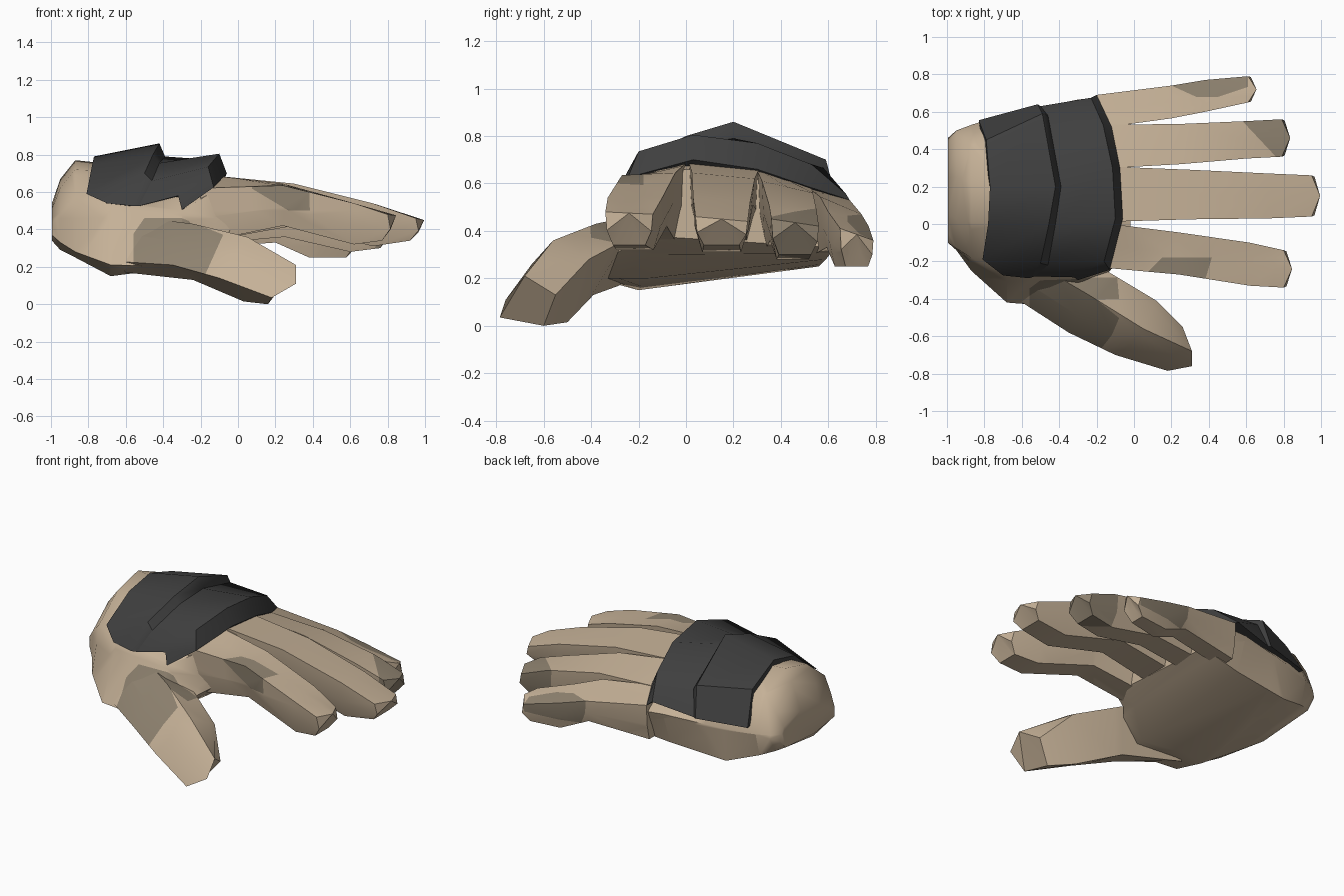
import bpy, bmesh, math
from mathutils import Vector


def material(name, rgb):
    m = bpy.data.materials.new(name)
    m.diffuse_color = (*rgb, 1)
    return m


TAN = material("tan_cloth", (0.56, 0.44, 0.31))
PATCH = material("worn_brown", (0.28, 0.23, 0.165))
DARK = material("charcoal_armour", (0.05, 0.05, 0.05))


def loft(name, rings, mats, patch=None, min_nz=-2.0, angle=35):
    """Skin closed rings of points; planes in patch bound the second colour."""
    bm = bmesh.new()
    loops = [[bm.verts.new(p) for p in r] for r in rings]
    n = len(loops[0])
    for a, b in zip(loops, loops[1:]):
        for i in range(n):
            j = (i + 1) % n
            bm.faces.new((a[i], a[j], b[j], b[i]))
    bm.faces.new(loops[0])
    bm.faces.new(loops[-1])
    bmesh.ops.triangulate(bm, faces=[f for f in bm.faces if len(f.verts) > 4])
    bmesh.ops.recalc_face_normals(bm, faces=bm.faces[:])
    if patch:
        planes = [(Vector(c), Vector(d)) for c, d in patch]
        for c, d in planes:
            bmesh.ops.bisect_plane(bm, geom=bm.verts[:] + bm.edges[:] + bm.faces[:],
                                   plane_co=c, plane_no=d)
        bm.normal_update()
        for f in bm.faces:
            m = f.calc_center_median()
            if f.normal.z > min_nz and all((m - c).dot(d) > 0 for c, d in planes):
                f.material_index = 1
    me = bpy.data.meshes.new(name)
    bm.to_mesh(me)
    bm.free()
    for m in mats:
        me.materials.append(m)
    ob = bpy.data.objects.new(name, me)
    bpy.context.collection.objects.link(ob)
    bpy.ops.object.select_all(action='DESELECT')
    ob.select_set(True)
    bpy.context.view_layer.objects.active = ob
    bpy.ops.object.shade_smooth_by_angle(angle=math.radians(angle))
    return ob


# Patch shared by the side of the palm and the thumb root
thumb_patch = [((-0.56, 0, 0), (1, 0, 0)), ((-0.08, 0, 0.37), (-1, 0, 0.45)),
               ((0, 0, 0.46), (0, 0, -1)), ((0, -0.285, 0), (0, -1, 0)),
               ((-0.55, 0, 0.39), (1, 0, -0.7)), ((-0.30, 0, 0.46), (-0.4, 0, -1))]

# Palm and wrist: (y, z) outlines along x
palm = {
    -0.995: [(-.10, .37), (-.10, .43), (.05, .51), (.25, .54), (.42, .50), (.46, .42), (.40, .36), (.10, .34)],
    -0.95: [(-.14, .33), (-.13, .49), (.03, .62), (.25, .67), (.44, .59), (.50, .44), (.44, .34), (.05, .29)],
    -0.87: [(-.25, .28), (-.18, .57), (.01, .72), (.22, .77), (.43, .68), (.53, .46), (.49, .31), (-.05, .25)],
    -0.68: [(-.42, .21), (-.27, .54), (.00, .71), (.22, .75), (.46, .66), (.59, .47), (.56, .25), (-.20, .15)],
    -0.30: [(-.45, .20), (-.27, .50), (.00, .69), (.25, .70), (.50, .62), (.665, .49), (.59, .28), (-.16, .20)],
    -0.12: [(-.24, .34), (-.22, .61), (.00, .68), (.28, .65), (.52, .57), (.685, .48), (.61, .305), (-.14, .30)],
    -0.02: [(-.21, .41), (-.21, .60), (.00, .66), (.28, .63), (.51, .56), (.685, .47), (.61, .33), (-.10, .375)],
}
loft("palm", [[(x, y, z) for y, z in ring] for x, ring in palm.items()],
     [TAN, PATCH], thumb_patch, -0.25, 50)

# Thumb: tilted five-sided rings from root to tip
thumb = [
    [(-.66, -.38, .23), (-.57, -.32, .37), (-.48, -.24, .46), (-.40, -.15, .40), (-.60, -.28, .17)],
    [(-.35, -.58, .21), (-.30, -.49, .33), (-.24, -.38, .43), (-.13, -.26, .36), (-.24, -.39, .13)],
    [(-.10, -.70, .14), (-.02, -.65, .26), (.05, -.56, .36), (.12, -.41, .28), (.03, -.50, .015)],
    [(.18, -.785, .035), (.31, -.76, .11), (.31, -.68, .21), (.26, -.55, .13), (.16, -.60, .0)],
]
loft("thumb", thumb, [TAN, PATCH], thumb_patch, -0.25, 45)


# Fingers: rows of x, y near, y far, top z near, top z far, bottom z
def finger(name, rows, patch=None):
    rings = []
    for k, (x, y0, y1, t0, t1, b) in enumerate(rows):
        tip = k == len(rows) - 1
        front, back = (0.045, -0.03) if tip else (0, 0)
        w = y1 - y0
        m0, m1 = b + 0.45 * (t0 - b), b + 0.45 * (t1 - b)
        rings.append([(x, y0, t0), (x + front, (y0 + y1) / 2, (t0 + t1) / 2), (x, y1, t1),
                      (x + front / 3, y1 - 0.03 * w, m1), (x + back, y1 - 0.16 * w, b),
                      (x + back, y0 + 0.16 * w, b), (x + front / 3, y0 + 0.03 * w, m0)])
    loft(name, rings, [TAN, PATCH], patch, angle=40)


finger("index_finger",
       [(-.20, -.23, .01, .62, .695, .33), (.24, -.27, -.045, .635, .645, .42),
        (.62, -.33, -.10, .54, .54, .32), (.80, -.34, -.14, .48, .47, .34)],
       [((.08, -.25, 0), (1, -1, 0)), ((.41, -.2, 0), (-1, .3, 0)),
        ((0, -.18, 0), (0, -1, 0)), ((0, 0, .50), (0, 0, 1)), ((.08, 0, .615), (.12, 0, .2))])
finger("middle_finger",
       [(-.20, .01, .31, .695, .665, .33), (.30, .025, .29, .645, .62, .42),
        (.72, .03, .27, .54, .52, .31), (.95, .04, .26, .46, .44, .34)])
finger("ring_finger",
       [(-.20, .295, .53, .665, .58, .32), (.25, .32, .535, .61, .56, .36),
        (.60, .35, .55, .51, .49, .28), (.79, .36, .56, .45, .42, .30)],
       [((.58, .55, 0), (1, .94, 0))])
finger("little_finger",
       [(-.20, .51, .69, .585, .53, .30), (.20, .565, .74, .545, .47, .33),
        (.38, .60, .77, .48, .42, .25), (.61, .65, .79, .41, .36, .25)],
       [((.20, .74, 0), (1, 2.2, 0)), ((.61, 0, 0), (-1, 0, 0)), ((.45, .68, 0), (-.04, .12, 0)),
        ((0, .68, 0), (0, 1, 0)), ((0, 0, .31), (0, 0, 1))])

# Back-of-hand armour: rows run across the hand from thumb side to little finger
back_row = [(-.70, -.275, .54), (-.81, -.19, .59), (-.78, .0, .745),
            (-.77, .20, .79), (-.79, .45, .70), (-.83, .555, .50)]
peak_row = [(-.56, -.29, .525), (-.50, -.21, .70), (-.455, .0, .80),
            (-.42, .20, .86), (-.49, .59, .70), (-.515, .64, .51)]
step_row = [(-.53, -.28, .525), (-.46, -.22, .66), (-.42, .0, .755),
            (-.39, .20, .79), (-.46, .58, .665), (-.50, .63, .51)]
front_row = [(-.32, -.285, .58), (-.16, -.20, .735), (-.10, .03, .805),
             (-.115, .30, .77), (-.165, .53, .68), (-.23, .675, .555)]
rim_row = [(-.30, -.30, .505), (-.13, -.245, .625), (-.06, .03, .70),
           (-.075, .30, .66), (-.12, .52, .585), (-.20, .69, .53)]
loft("rear_armour_plate", [back_row, peak_row, step_row], [DARK], angle=42)
loft("front_armour_plate", [step_row, front_row, rim_row], [DARK], angle=42)
